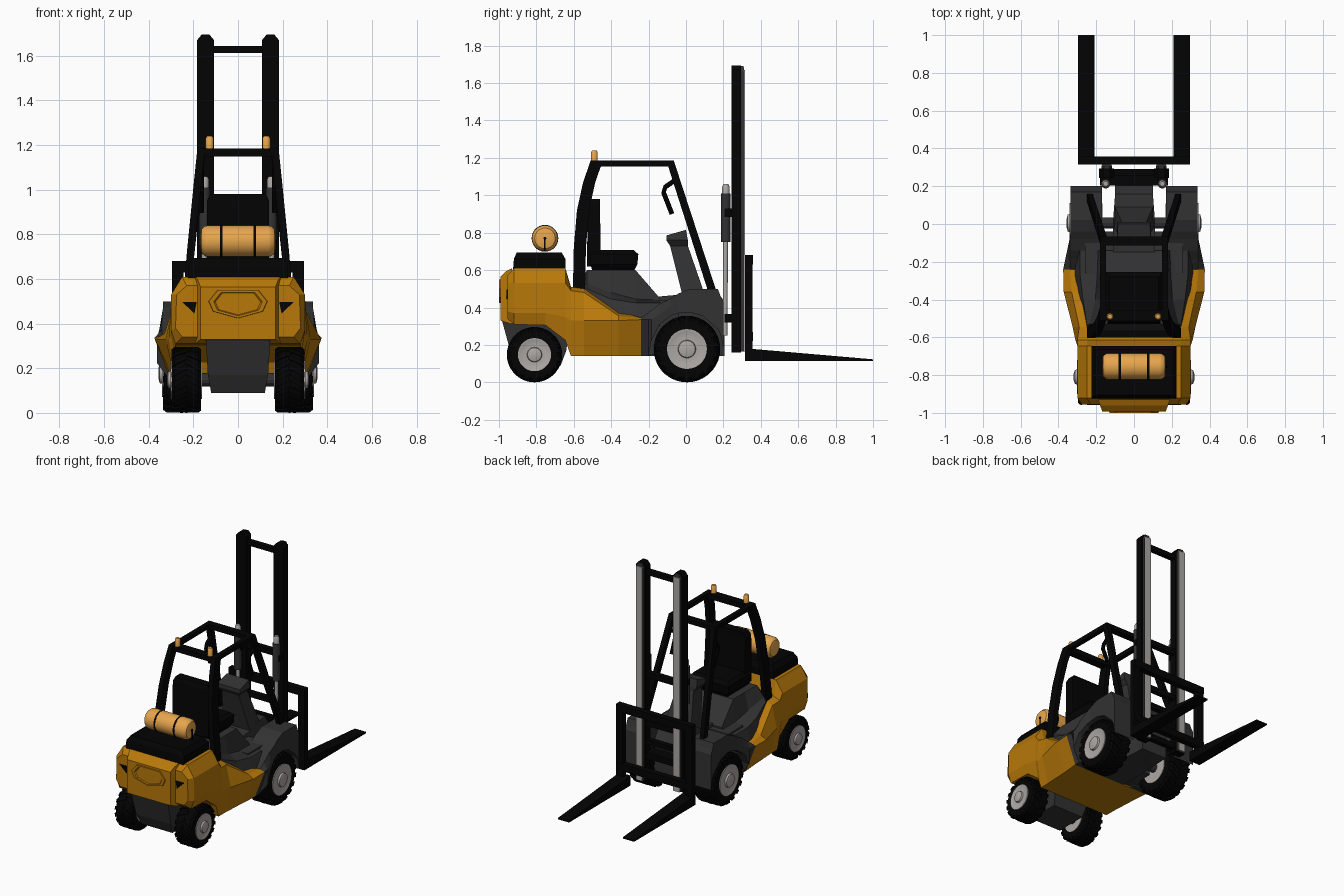
import bpy, bmesh, math

if "Cube" in bpy.data.objects:
    bpy.data.objects.remove(bpy.data.objects["Cube"])


def material(name, r, g, b):
    m = bpy.data.materials.new(name)
    m.diffuse_color = (r, g, b, 1)
    m.use_nodes = True
    m.node_tree.nodes["Principled BSDF"].inputs["Base Color"].default_value = m.diffuse_color
    return m


ORANGE = material("body orange", 0.48, 0.19, 0.003)
AMBER = material("light amber", 0.80, 0.38, 0.075)
BLACK = material("matte black", 0.001, 0.001, 0.001)
GREY = material("dark grey", 0.032, 0.032, 0.033)
STEEL = material("light grey", 0.42, 0.39, 0.37)


def build(name, lofts, mat, mirror=False, smooth=False):
    """One object from a list of lofts; a loft is a list of equal-length rings of points."""
    bm = bmesh.new()
    for sx in ((1, -1) if mirror else (1,)):
        for rings in lofts:
            vs = [[bm.verts.new((sx * x, y, z)) for x, y, z in r] for r in rings]
            n = len(vs[0])
            for a, b in zip(vs, vs[1:]):
                for i in range(n):
                    j = (i + 1) % n
                    bm.faces.new((a[i], a[j], b[j], b[i]))
            bm.faces.new(vs[0])
            bm.faces.new(vs[-1])
    bmesh.ops.recalc_face_normals(bm, faces=bm.faces)
    me = bpy.data.meshes.new(name)
    bm.to_mesh(me)
    bm.free()
    me.materials.append(mat)
    ob = bpy.data.objects.new(name, me)
    bpy.context.collection.objects.link(ob)
    if smooth:
        bpy.ops.object.select_all(action='DESELECT')
        ob.select_set(True)
        bpy.context.view_layer.objects.active = ob
        bpy.ops.object.shade_smooth_by_angle(angle=math.radians(35))
    return ob


def rect(x0, x1, y0, y1, z):
    return [(x0, y0, z), (x1, y0, z), (x1, y1, z), (x0, y1, z)]


def box(x0, x1, y0, y1, z0, z1):
    return [rect(x0, x1, y0, y1, z0), rect(x0, x1, y0, y1, z1)]


def section(y, *half):
    """Symmetric cross-section at y, from right-hand (x, z) points."""
    return [(x, y, z) for x, z in half] + [(-x, y, z) for x, z in reversed(half)]


def disc_x(x, r, cy, cz, n=28):
    return [(x, cy + r * math.cos(math.tau * i / n), cz + r * math.sin(math.tau * i / n)) for i in range(n)]


def disc_z(z, r, cx, cy, n=16):
    return [(cx + r * math.cos(math.tau * i / n), cy + r * math.sin(math.tau * i / n), z) for i in range(n)]


def tube(pts, r, n=8):
    """Round bar through points lying in one x plane."""
    rings = []
    for i, (x, y, z) in enumerate(pts):
        a, b = pts[max(i - 1, 0)], pts[min(i + 1, len(pts) - 1)]
        t = math.atan2(b[2] - a[2], b[1] - a[1])
        rings.append([(x + r * math.cos(k * math.tau / n), y - r * math.sin(k * math.tau / n) * math.sin(t),
                       z + r * math.sin(k * math.tau / n) * math.cos(t)) for k in range(n)])
    return rings


# Orange counterweight and lower skirt
build("counterweight_body", [[
    section(-0.955, (.23, .57), (.275, .53), (.28, .38), (.25, .34)),
    section(-0.92, (.25, .61), (.30, .53), (.30, .37), (.28, .31)),
    section(-0.75, (.25, .61), (.30, .53), (.30, .37), (.28, .305)),
    section(-0.645, (.25, .61), (.30, .53), (.30, .35), (.28, .225)),
    section(-0.615, (.25, .51), (.30, .49), (.31, .33), (.28, .14)),
    section(-0.545, (.25, .50), (.29, .48), (.325, .33), (.28, .14)),
    section(-0.36, (.27, .38), (.33, .355), (.372, .33), (.29, .14)),
    section(-0.24, (.28, .345), (.34, .345), (.375, .335), (.30, .14))]], ORANGE)
build("rear_panel", [[
    section(-0.93, (.19, .61), (.19, .31)),
    section(-0.96, (.18, .595), (.18, .32)),
    section(-0.992, (.168, .565), (.168, .33))]], ORANGE)

# Raised hexagonal frame and dark tail lights on the rear panel
HEX = [(-.13, .5), (-.09, .55), (.09, .55), (.13, .5), (.11, .455), (0, .425), (-.11, .455)]


def hexring(y, s):
    return [(x * s, y, .49 + (z - .49) * s) for x, z in HEX]


build("rear_hex_frame", [[hexring(-.98, 1.04), hexring(-1.0, 1), hexring(-1.0, .84), hexring(-.993, .78)]], ORANGE)
build("tail_light", [[[(.185, y, .497), (.25, y, .497), (.195, y, .445)] for y in (-.95, -.959)]], BLACK, True)

# Grey rear underbody and axles
build("rear_underbody", [[rect(-.12, .12, -.90, -.67, .09), rect(-.135, .135, -.94, -.64, .17),
                          rect(-.145, .145, -.985, -.62, .335)]], GREY)
build("axles", [[disc_x(-.2, .03, y, z, 12), disc_x(.2, .03, y, z, 12)]
                for y, z in ((.005, .178), (-.81, .148))], GREY)

# Grey seat pedestal with side steps, floor and front chassis
build("seat_pedestal", [[
    section(-.575, (.18, .50), (.235, .495), (.25, .49), (.27, .3)),
    section(-.53, (.18, .60), (.235, .53), (.25, .50), (.28, .3)),
    section(-.40, (.18, .60), (.205, .48), (.27, .445), (.31, .3)),
    section(-.27, (.18, .60), (.195, .445), (.285, .425), (.33, .3)),
    section(-.14, (.18, .45), (.19, .44), (.285, .425), (.33, .3))]], GREY)
build("floor", [box(-.26, .26, -.26, -.04, .15, .44)], GREY)
build("front_chassis", [[section(-.24, (.11, .45), (.11, .14)), section(-.02, (.11, .47), (.11, .14)),
                         section(.03, (.11, .5), (.11, .14)), section(.16, (.10, .5), (.10, .14)),
                         section(.205, (.10, .43), (.10, .14))]], GREY)

# Front fenders with wheel arch cut by a circular lower edge
rings = []
for y, top in ((-.24, .345), (-.20, .375), (-.185, .385), (-.14, .42), (-.08, .45), (-.04, .475),
               (.02, .5), (.09, .5), (.17, .5), (.185, .46), (.2, .43)):
    d = .195 ** 2 - (y - .005) ** 2
    low = .18 + math.sqrt(d) if d > 0 else (.14 if y < 0 else .18)
    out = .335 + .04 * max(0, min(1, (-.05 - y) / .19))
    mid = max(.335, (low + top) / 2)
    rings.append([(.17, y, low), (.30 if low < .16 else out, y, low), (out, y, mid),
                  (min(out, .34), y, top), (.17, y, top)])
build("front_fender", [rings], GREY, True)

# Steering console
build("steering_console", [[rect(-.105, .105, -.02, .10, .47), rect(-.065, .065, -.085, .01, .73),
                            rect(-.09, .09, -.105, .01, .76),
                            [(-.09, -.105, .785), (.09, -.105, .785), (.085, .0, .815), (-.085, .0, .815)]]], GREY)

# Seat
build("seat_cushion", [[rect(-.12, .12, -.50, -.28, .59), rect(-.15, .15, -.51, -.26, .63),
                        rect(-.15, .15, -.51, -.255, .685), rect(-.13, .13, -.50, -.28, .708)]], BLACK)
build("seat_back", [[rect(-.14, .14, -.53, -.455, .62), rect(-.14, .14, -.525, -.46, .95),
                     rect(-.125, .125, -.515, -.46, .98)]], BLACK)

# Overhead guard: curved rear pillars, slanted front pillars, roof bars
rear = [(x - .017, x + .017, y, y + .065, z) for x, y, z in
        ((.232, -.605, .48), (.212, -.60, .72), (.192, -.583, .92), (.177, -.55, 1.07), (.165, -.51, 1.185))]
build("rear_pillar", [[rect(*r) for r in rear]], BLACK, True)
build("front_pillar", [[rect(.22, .25, .12, .165, .48), rect(.145, .18, -.105, -.065, 1.185)]], BLACK, True)
build("roof_side_bar", [box(.148, .18, -.50, -.07, 1.155, 1.185)], BLACK, True)
build("roof_cross_bars", [box(-.18, .18, -.115, -.065, 1.155, 1.185), box(-.18, .18, -.51, -.455, 1.15, 1.185),
                          box(-.25, .25, -.60, -.55, .48, .52)], BLACK)
build("grab_handle", [tube([(.165, -.045, 1.09), (.165, -.11, 1.045), (.165, -.12, 1.015),
                            (.165, -.075, .90)], .013)], BLACK, True)
build("beacon", [[disc_z(1.18, .018, .127, -.49), disc_z(1.23, .018, .127, -.49),
                  disc_z(1.24, .012, .127, -.49)]], AMBER, True, True)

# Gas tank on its mount
build("tank_mount", [[rect(-.225, .225, -.925, -.645, .60), rect(-.225, .225, -.92, -.645, .66),
                      rect(-.20, .20, -.905, -.665, .695)]], BLACK)
TY, TZ = -.754, .77
build("gas_tank", [[disc_x(s * x, r, TY, TZ) for s, x, r in
                    ((-1, .168, .035), (-1, .163, .055), (-1, .148, .068), (-1, .135, .07),
                     (1, .135, .07), (1, .148, .068), (1, .163, .055), (1, .168, .035))]], AMBER, False, True)
build("tank_strap", [[disc_x(.069, .0715, TY, TZ), disc_x(.081, .0715, TY, TZ)]], BLACK, True, True)
build("tank_valve", [[disc_x(.16, .008, TY, TZ, 8), disc_x(.174, .008, TY, TZ, 8)],
                     box(.168, .173, TY - .004, TY + .004, .70, TZ)], BLACK)

# Mast rails with light running strips, cross bars and lift cylinders
build("mast_rail", [[rect(.107, .184, .243, .295, .16), rect(.107, .184, .243, .295, 1.67),
                     rect(.128, .163, .243, .295, 1.695)]], BLACK, True)
build("mast_channel", [[rect(.117, .172, .29, .311, .165), rect(.117, .172, .29, .311, 1.66),
                        rect(.13, .16, .29, .308, 1.69)]], GREY, True)
build("mast_strip", [box(.12, .169, .308, .316, .165, 1.67)], STEEL, True)
build("mast_cross_bars", [box(-.11, .11, .255, .29, z, z + h) for z, h in
                          ((1.613, .032), (.89, .04), (.55, .035), (.42, .035), (.18, .04))], BLACK)
build("mast_bracket", [box(.125, .175, .205, .25, .885, .93)], BLACK, True)
build("mast_base_plate", [box(-.18, .18, .205, .29, .32, .365)], BLACK)
build("lift_rod", [[disc_z(.25, .013, .15, .208), disc_z(.76, .013, .15, .212)],
                   [disc_z(1.0, .02, .15, .213), disc_z(1.045, .02, .15, .213), disc_z(1.06, .013, .15, .213)]],
      STEEL, True, True)
build("lift_cylinder", [[disc_z(.75, .025, .15, .213), disc_z(1.01, .025, .15, .213)]], GREY, True, True)

# Fork carriage and tapered forks
build("carriage_post", [box(.245, .296, .315, .355, .12, .68)], BLACK, True)
build("carriage_bars", [box(-.296, .296, .316, .358, z, z + h) for z, h in ((.63, .05), (.22, .05))], BLACK)
build("fork", [[rect(.21, .296, .315, 1.0, .113),
                [(.21, .315, .182), (.296, .315, .182), (.296, 1.0, .123), (.21, 1.0, .123)]]], BLACK, True)


# Wheels: tyre with staggered slanted lugs, domed rim with hub cap
def wheel(name, cy, R, x0, x1):
    c, w = (x0 + x1) / 2, (x1 - x0) / 2
    tyre = [disc_x(c + s * w, R * r, cy, R) for s, r in
            ((-1, .58), (-.97, .86), (-.78, .945), (.78, .945), (.97, .86), (1, .58))]
    lugs, n = [], 18

    def quad(x, a, lo, hi):
        return [(x, cy + R * r * math.cos(t), R + R * r * math.sin(t))
                for r, t in ((lo, a), (hi, a), (hi, a + .17), (lo, a + .17))]
    for k in range(n):
        for side in (-1, 1):
            a = math.tau * (k + (.5 if side > 0 else 0)) / n
            lugs.append([quad(c - side * .08 * w, a, .9, 1), quad(c + side * .8 * w, a + .22, .9, .995),
                         quad(c + side * w, a + .26, .78, .93)])
    build(name + "_tyre", [tyre] + lugs, BLACK, True)
    build(name + "_rim", [[disc_x(x, R * r, cy, R) for x, r in
                           ((x0 - .004, .25), (x0 - .004, .58), (x1 + .006, .60), (x1 + .006, .55),
                            (x1 + .002, .50), (x1 + .004, .27), (x1 + .016, .25), (x1 + .022, .12))]],
          STEEL, True, True)


wheel("front_wheel", .005, .178, .172, .335)
wheel("rear_wheel", -.81, .148, .165, .297)
